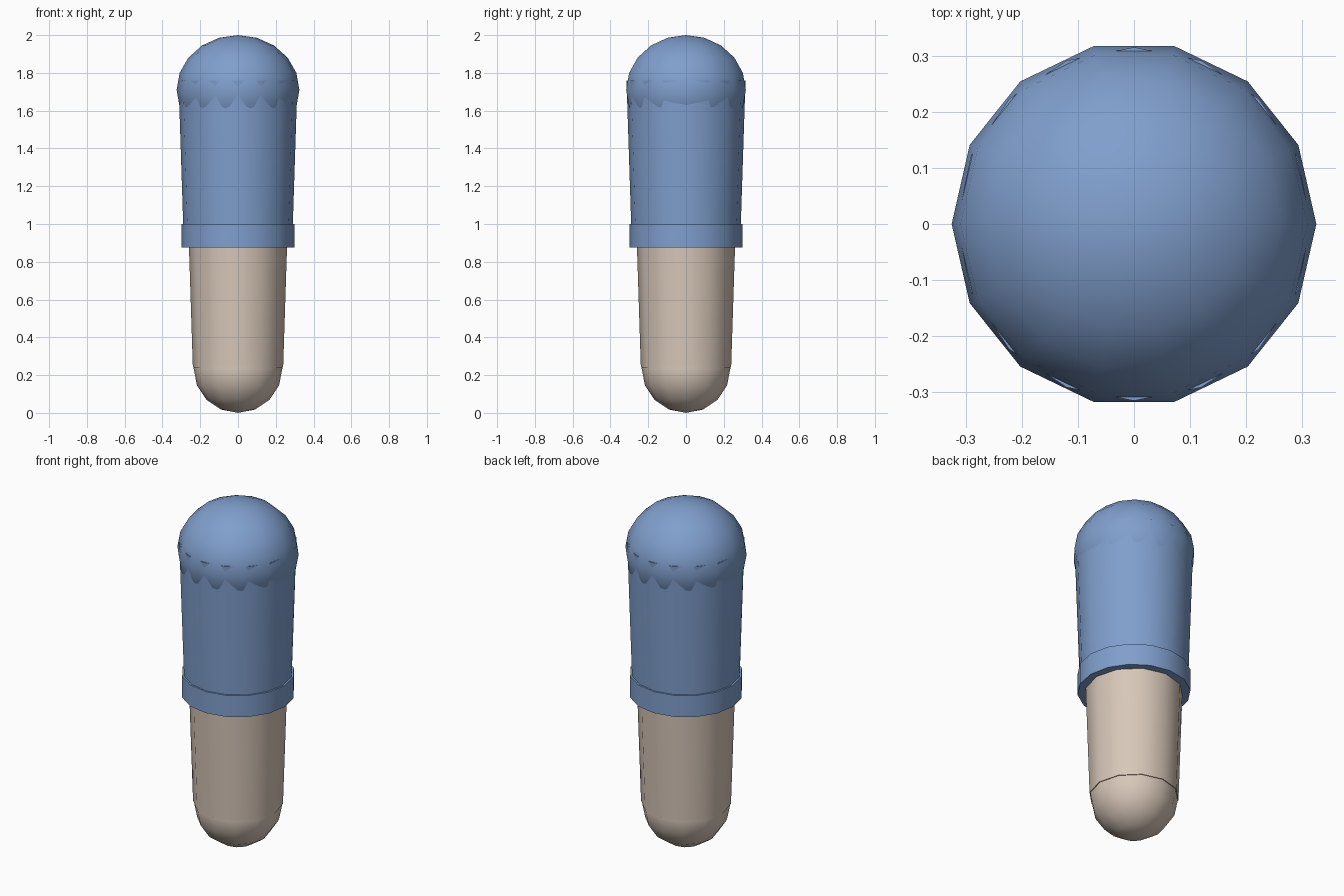
import bpy
import bmesh
from math import sin, cos, pi, radians

cube = bpy.data.objects.get("Cube")
if cube:
    bpy.data.objects.remove(cube, do_unlink=True)


def material(name, rgb):
    mat = bpy.data.materials.new(name)
    mat.use_nodes = True
    mat.diffuse_color = (*rgb, 1)
    bsdf = mat.node_tree.nodes["Principled BSDF"]
    bsdf.inputs["Base Color"].default_value = (*rgb, 1)
    bsdf.inputs["Roughness"].default_value = 0.8
    return mat


def lathe(name, profile, sides, mat):
    """Revolve (radius, height) points around z, bottom to top; radius 0 makes a pole."""
    bm = bmesh.new()
    rings = []
    for r, z in profile:
        count = sides if r > 1e-5 else 1
        rings.append([bm.verts.new((r * cos(2 * pi * i / sides), r * sin(2 * pi * i / sides), z))
                      for i in range(count)])
    for low, high in zip(rings, rings[1:]):
        for i in range(sides):
            j = (i + 1) % sides
            corners = [low[i % len(low)], low[j % len(low)],
                       high[j % len(high)], high[i % len(high)]]
            bm.faces.new(list(dict.fromkeys(corners)))
    # Close flat ends
    if len(rings[0]) > 1:
        bm.faces.new(rings[0][::-1])
    if len(rings[-1]) > 1:
        bm.faces.new(rings[-1])
    mesh = bpy.data.meshes.new(name)
    bm.to_mesh(mesh)
    bm.free()
    mesh.materials.append(mat)
    obj = bpy.data.objects.new(name, mesh)
    bpy.context.collection.objects.link(obj)
    bpy.ops.object.select_all(action="DESELECT")
    obj.select_set(True)
    bpy.context.view_layer.objects.active = obj
    bpy.ops.object.shade_smooth_by_angle(angle=radians(40))
    return obj


def ball(name, radius, half_height, centre, sides, bands, mat):
    profile = [(radius * sin(pi * k / bands), centre - half_height * cos(pi * k / bands))
               for k in range(bands + 1)]
    return lathe(name, profile, sides, mat)


blue = material("sleeve blue", (0.215, 0.345, 0.61))
tan = material("skin tan", (0.68, 0.57, 0.48))

# Sleeve: rounded shoulder, tapered tube and cuff
ball("shoulder", 0.325, 0.29, 1.71, 14, 10, blue)
lathe("sleeve", [(0.287, 0.90), (0.315, 1.76)], 16, blue)
lathe("cuff", [(0.30, 0.875), (0.30, 1.0)], 16, blue)

# Bare lower arm and rounded end
lathe("forearm", [(0.239, 0.24), (0.262, 0.95)], 12, tan)
ball("arm_end", 0.235, 0.235, 0.235, 12, 8, tan)
